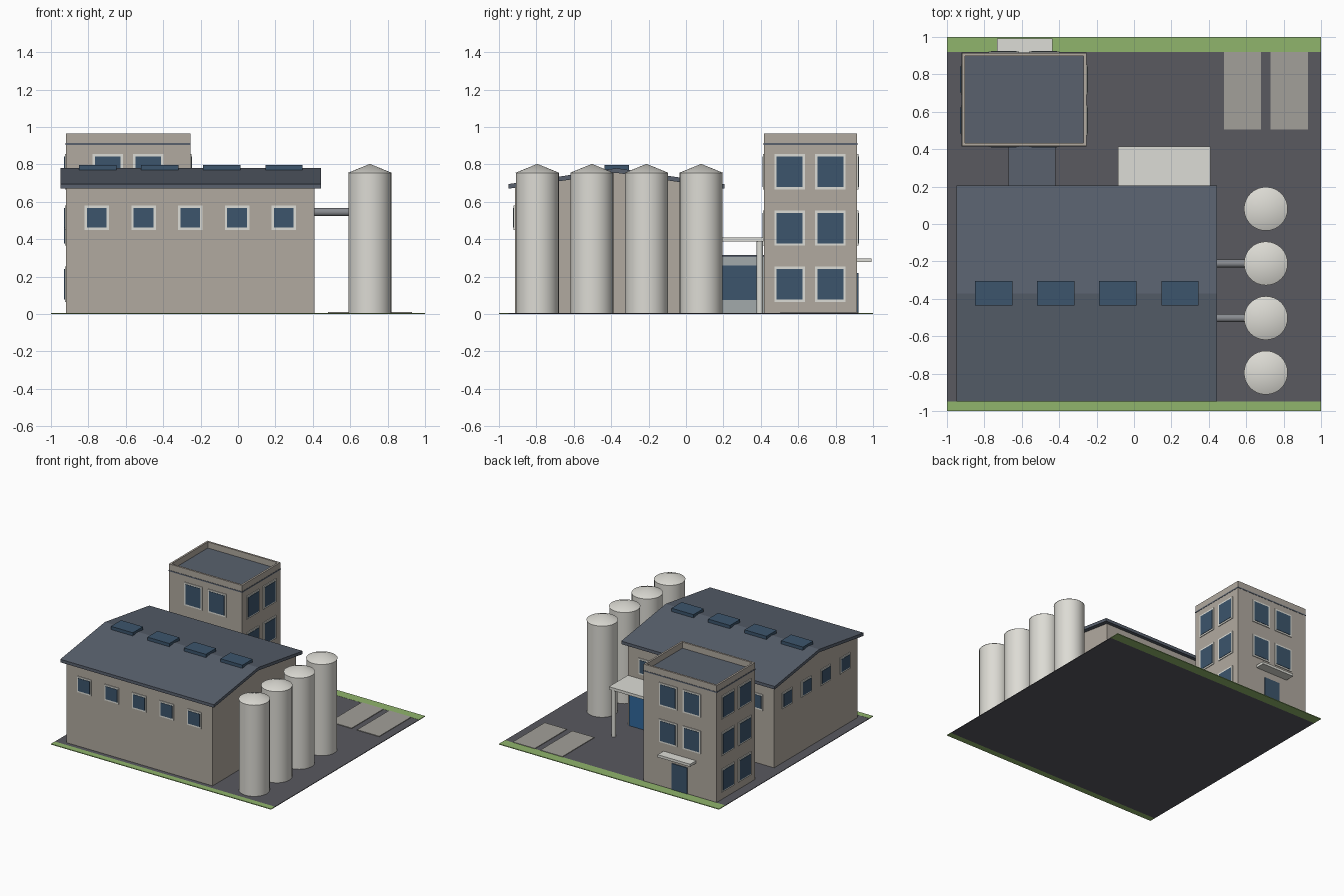
import bpy, bmesh
from math import radians

if "Cube" in bpy.data.objects:
    bpy.data.objects.remove(bpy.data.objects["Cube"])

MATS = {}


def mat(name, rgb):
    m = bpy.data.materials.new(name)
    m.diffuse_color = (*rgb, 1)
    m.use_nodes = True
    m.node_tree.nodes["Principled BSDF"].inputs["Base Color"].default_value = m.diffuse_color
    MATS[name] = m


mat("asphalt", (0.10, 0.10, 0.115))
mat("grass", (0.28, 0.46, 0.15))
mat("wall", (0.44, 0.40, 0.35))
mat("roof", (0.10, 0.12, 0.155))
mat("glass", (0.045, 0.09, 0.15))
mat("trim", (0.72, 0.72, 0.67))
mat("silo", (0.72, 0.71, 0.66))
mat("pale_panel", (0.36, 0.40, 0.41))
mat("blue_door", (0.03, 0.14, 0.33))
mat("metal", (0.25, 0.26, 0.28))
mat("concrete", (0.36, 0.35, 0.32))


def finish(name, bm, material):
    bmesh.ops.recalc_face_normals(bm, faces=bm.faces)
    me = bpy.data.meshes.new(name)
    bm.to_mesh(me)
    bm.free()
    ob = bpy.data.objects.new(name, me)
    bpy.context.collection.objects.link(ob)
    me.materials.append(MATS[material])
    return ob


def box(name, x, y, z, material):
    """Box from (min, max) pairs."""
    bm = bmesh.new()
    bmesh.ops.create_cube(bm, size=1)
    for v in bm.verts:
        v.co = [a + (b - a) * (c + 0.5) for (a, b), c in zip((x, y, z), v.co)]
    return finish(name, bm, material)


def prism(name, x, profile, material):
    """Extrude a closed (y, z) profile along x."""
    bm = bmesh.new()
    f = bm.faces.new([bm.verts.new((x[0], y, z)) for y, z in profile])
    ext = bmesh.ops.extrude_face_region(bm, geom=[f])["geom"]
    bmesh.ops.translate(bm, vec=(x[1] - x[0], 0, 0),
                        verts=[g for g in ext if isinstance(g, bmesh.types.BMVert)])
    return finish(name, bm, material)


def cyl(name, loc, r, depth, material, top=None, rot=(0, 0, 0), sides=32):
    if top is None:
        bpy.ops.mesh.primitive_cylinder_add(vertices=sides, radius=r, depth=depth,
                                            location=loc, rotation=rot)
    else:
        bpy.ops.mesh.primitive_cone_add(vertices=sides, radius1=r, radius2=top,
                                        depth=depth, location=loc, rotation=rot)
    ob = bpy.context.object
    ob.name = name
    ob.data.materials.append(MATS[material])
    bpy.ops.object.shade_smooth_by_angle(angle=radians(40))
    return ob


def window(name, axis, wall, out, c, z, w, h):
    """Framed window on a wall plane; axis is the wall normal, out its sign."""
    for part, m, grow, d in (("frame", "trim", 0.013, 0.006), ("glass", "glass", 0, 0.009)):
        span = (c - w / 2 - grow, c + w / 2 + grow)
        deep = tuple(sorted((wall - out * 0.005, wall + out * d)))
        zz = (z - h / 2 - grow, z + h / 2 + grow)
        xy = (deep, span) if axis == "x" else (span, deep)
        box(f"{name}_{part}", *xy, zz, m)


# site
box("yard", (-1, 1), (-0.95, 0.92), (0, 0.005), "asphalt")
box("front_verge", (-1, 1), (-1, -0.95), (0, 0.006), "grass")
box("back_verge", (-1, 1), (0.92, 1), (0, 0.006), "grass")
for i, x in enumerate((0.48, 0.73)):
    box(f"parking_bay_{i}", (x, x + 0.2), (0.505, 0.92), (0.004, 0.01), "concrete")

# main hall with gable roof
F, B, R = -0.915, 0.17, -0.3725
prism("hall_walls", (-0.92, 0.41),
      [(F, 0.004), (B, 0.004), (B, 0.675), (R, 0.757), (F, 0.675)], "wall")
prism("hall_roof", (-0.95, 0.445),
      [(-0.95, 0.67), (R, 0.755), (0.205, 0.67), (0.205, 0.695), (R, 0.78), (-0.95, 0.695)],
      "roof")
for i in range(4):
    x = -0.75 + i * 0.332
    box(f"skylight_{i}", (x - 0.1, x + 0.1), (-0.437, -0.305), (0.765, 0.797), "glass")
    window(f"hall_left_window_{i}", "x", -0.92, -1, 0.003 - 0.25 * i, 0.515, 0.105, 0.105)
for i in range(5):
    x = -0.755 + 0.25 * i
    window(f"hall_front_window_{i}", "y", F, -1, x, 0.515, 0.105, 0.105)
    window(f"hall_back_window_{i}", "y", B, 1, x, 0.515, 0.105, 0.105)

# loading dock
box("loading_door", (-0.06, 0.39), (0.16, 0.18), (0.004, 0.30), "blue_door")
box("dock_canopy", (-0.085, 0.41), (0.165, 0.415), (0.387, 0.41), "trim")
for i, x in enumerate((-0.055, 0.38)):
    cyl(f"dock_post_{i}", (x, 0.395, 0.197), 0.018, 0.386, "trim", sides=16)

# office tower with a recessed roof behind a parapet
TX, TY = (-0.92, -0.255), (0.417, 0.915)
bm = bmesh.new()
bmesh.ops.create_cube(bm, size=1)
for v in bm.verts:
    v.co = [a + (b - a) * (c + 0.5) for (a, b), c in zip((TX, TY, (0.004, 0.965)), v.co)]
top = max(bm.faces, key=lambda f: f.calc_center_median().z)
bmesh.ops.inset_region(bm, faces=[top], thickness=0.022)
inner = bmesh.ops.extrude_face_region(bm, geom=[top])["geom"]
bmesh.ops.delete(bm, geom=[top], context="FACES")
bmesh.ops.translate(bm, vec=(0, 0, -0.052),
                    verts=[g for g in inner if isinstance(g, bmesh.types.BMVert)])
finish("tower_walls", bm, "wall")
box("tower_roof_slab", (TX[0] - 0.002, TX[1] + 0.002), (TY[0] - 0.002, TY[1] + 0.002),
    (0.905, 0.915), "roof")
for r, z in enumerate((0.16, 0.46, 0.76)):
    for c, s in enumerate((-1, 1)):
        y, x = 0.663 + s * 0.109, -0.588 + s * 0.108
        window(f"tower_right_window_{r}{c}", "x", TX[1], 1, y, z, 0.138, 0.163)
        window(f"tower_left_window_{r}{c}", "x", TX[0], -1, y, z, 0.138, 0.163)
        if r:
            window(f"tower_front_window_{r}{c}", "y", TY[0], -1, x, z, 0.138, 0.163)
            window(f"tower_back_window_{r}{c}", "y", TY[1], 1, x, z, 0.138, 0.163)
box("entrance_door", (-0.655, -0.515), (0.90, 0.922), (0.004, 0.22), "glass")
box("entrance_canopy", (-0.732, -0.437), (0.91, 0.992), (0.277, 0.298), "trim")

# link corridor
box("link_body", (-0.665, -0.425), (0.165, 0.42), (0.004, 0.305), "pale_panel")
box("link_roof", (-0.67, -0.42), (0.165, 0.42), (0.305, 0.315), "roof")
box("link_glazing", (-0.669, -0.421), (0.19, 0.395), (0.075, 0.26), "glass")

# silos and feed pipes
for i in range(4):
    y = -0.795 + 0.292 * i
    cyl(f"silo_{i}", (0.705, y, 0.38), 0.115, 0.75, "silo")
    cyl(f"silo_cap_{i}", (0.705, y, 0.779), 0.117, 0.048, "silo", top=0.0)
    if i in (1, 2):
        cyl(f"feed_pipe_{i}", (0.505, y, 0.545), 0.022, 0.2, "metal",
            rot=(0, radians(90), 0), sides=16)
